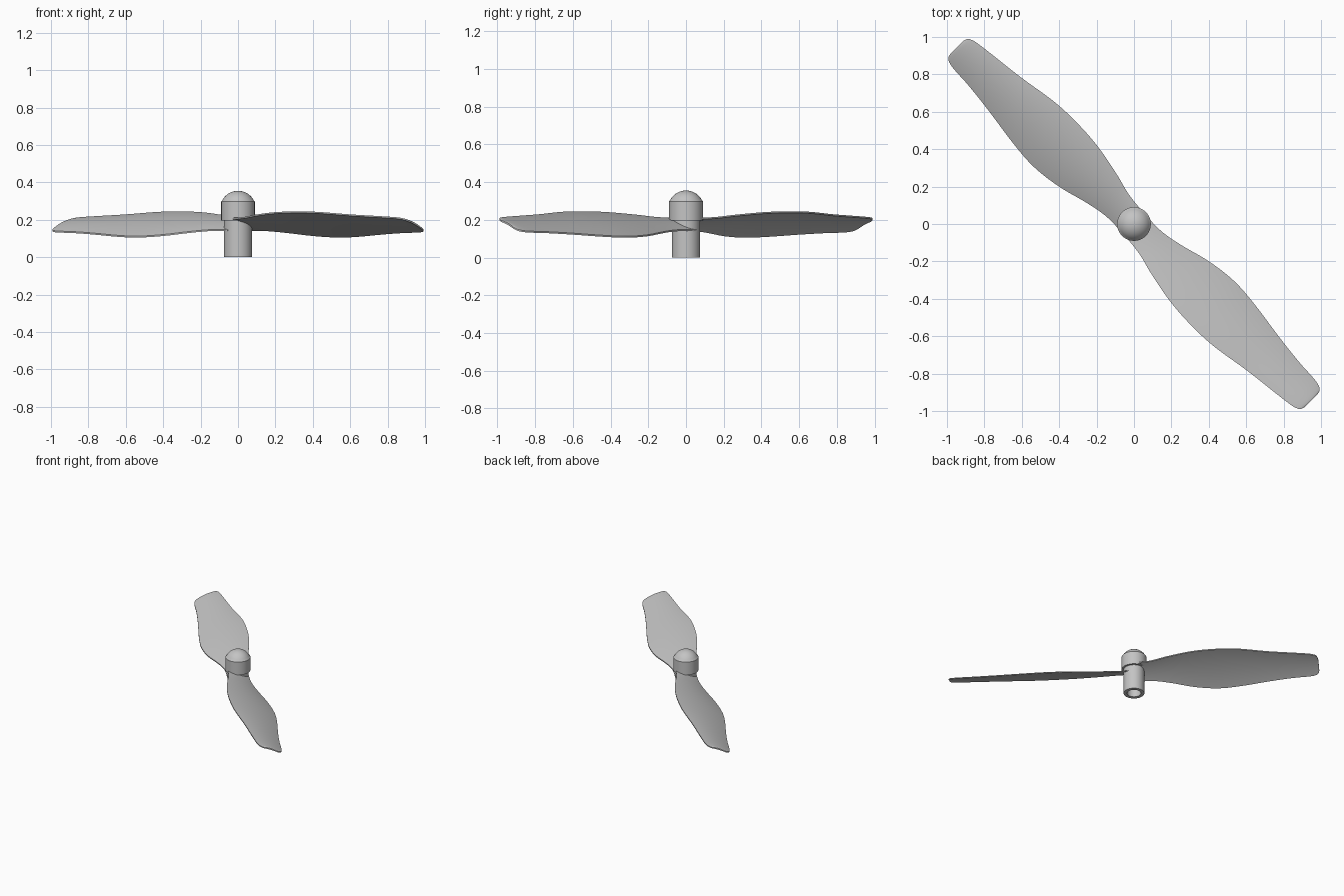
import bpy, bmesh, math
from mathutils import Matrix

cube = bpy.data.objects.get("Cube")
if cube:
    bpy.data.objects.remove(cube)

grey = bpy.data.materials.new("light_grey")
grey.use_nodes = True
grey.diffuse_color = (0.55, 0.55, 0.55, 1)
grey.node_tree.nodes["Principled BSDF"].inputs["Base Color"].default_value = grey.diffuse_color


def finish(bm, name, angle):
    bmesh.ops.recalc_face_normals(bm, faces=bm.faces)
    mesh = bpy.data.meshes.new(name)
    bm.to_mesh(mesh)
    bm.free()
    mesh.materials.append(grey)
    obj = bpy.data.objects.new(name, mesh)
    bpy.context.collection.objects.link(obj)
    bpy.ops.object.select_all(action='DESELECT')
    obj.select_set(True)
    bpy.context.view_layer.objects.active = obj
    bpy.ops.object.shade_smooth_by_angle(angle=math.radians(angle))
    return obj


# Hub: stepped shaft with a bore and a domed cap, turned round the z axis
CAP_R, CAP_Z, CAP_H = 0.085, 0.303, 0.052
ball = (CAP_R ** 2 + CAP_H ** 2) / (2 * CAP_H)
half = math.asin(CAP_R / ball)
profile = [(0, 0.17), (0.05, 0.17), (0.05, 0), (0.075, 0), (0.075, 0.195),
           (0.09, 0.195), (0.09, 0.298)]
for i in range(9):
    a = half * (1 - i / 8)
    profile.append((ball * math.sin(a), CAP_Z + CAP_H - ball * (1 - math.cos(a))))
bm = bmesh.new()
pts = [bm.verts.new((r, 0, z)) for r, z in profile]
edges = [bm.edges.new(pair) for pair in zip(pts, pts[1:])]
bmesh.ops.spin(bm, geom=pts + edges, cent=(0, 0, 0), axis=(0, 0, 1),
               angle=2 * math.pi, steps=48)
bmesh.ops.remove_doubles(bm, verts=bm.verts, dist=0.0001)
finish(bm, "hub", 25)

# Blade outline: distance from the axis, high edge, low edge
OUTLINE = [(0, -0.078, 0.078), (0.13, -0.092, 0.076), (0.25, -0.122, 0.097),
           (0.43, -0.156, 0.143), (0.6, -0.167, 0.163), (0.76, -0.161, 0.152),
           (0.98, -0.127, 0.121), (1.15, -0.107, 0.102), (1.27, -0.092, 0.095),
           (1.31, -0.082, 0.087), (1.33, -0.068, 0.074), (1.338, -0.045, 0.052)]


def smooth_stations(keys, steps=5):
    """Catmull-Rom interpolation with uneven spacing."""
    def slope(i, k):
        a, b = keys[max(i - 1, 0)], keys[min(i + 1, len(keys) - 1)]
        return (b[k] - a[k]) / (b[0] - a[0])
    rows = []
    for i in range(len(keys) - 1):
        p, q = keys[i], keys[i + 1]
        d = q[0] - p[0]
        for j in range(steps):
            f = j / steps
            row = [p[0] + d * f]
            for k in (1, 2):
                row.append((2*f**3 - 3*f**2 + 1) * p[k] + (f**3 - 2*f**2 + f) * d * slope(i, k)
                           + (3*f**2 - 2*f**3) * q[k] + (f**3 - f**2) * d * slope(i + 1, k))
            rows.append(row)
    return rows + [list(keys[-1])]


def blade(name, heading):
    """Thin pitched, slightly cambered blade."""
    bm = bmesh.new()
    n = 12
    rings = []
    for s, high, low in smooth_stations(OUTLINE):
        top, bottom = [], []
        for i in range(n + 1):
            u = -math.cos(math.pi * i / n)
            t = (high + low) / 2 + u * (low - high) / 2
            bulge = (1 - u * u) * (low - high) / 0.33
            z = 0.174 - 0.40 * t + 0.016 * bulge
            thick = 0.004 + 0.004 * bulge
            top.append(bm.verts.new((s, t, z + thick)))
            bottom.append(bm.verts.new((s, t, z - thick)))
        rings.append(top + bottom[::-1])
    for a, b in zip(rings, rings[1:]):
        for i in range(len(a)):
            j = (i + 1) % len(a)
            bm.faces.new((a[i], a[j], b[j], b[i]))
    bm.faces.new(rings[0])
    bm.faces.new(rings[-1])
    bm.transform(Matrix.Rotation(math.radians(heading), 4, 'Z'))
    finish(bm, name, 40)


blade("blade_front", -45)
blade("blade_back", 135)
